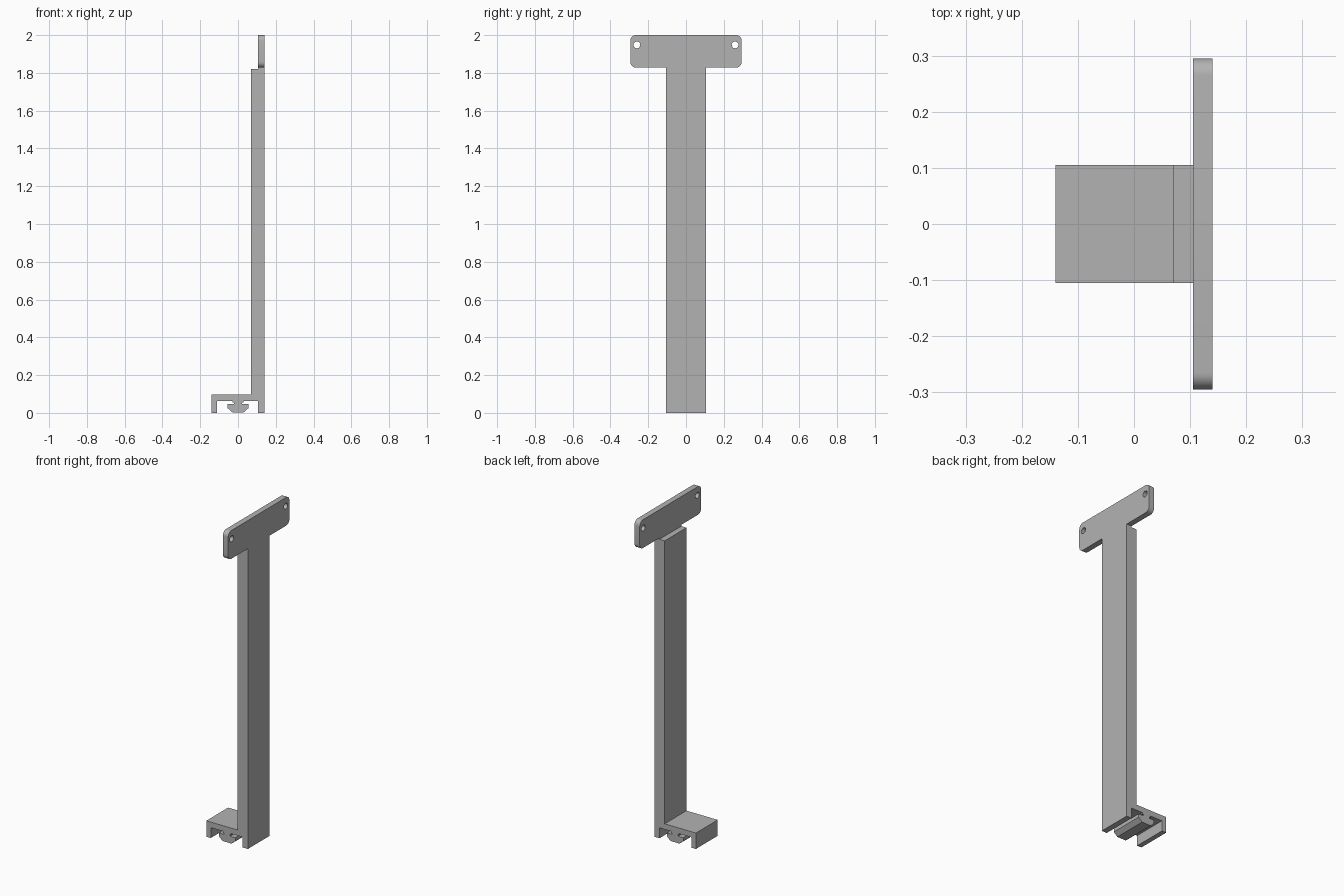
import bpy
from math import pi, cos, sin, radians

cube = bpy.data.objects.get("Cube")
if cube:
    bpy.data.objects.remove(cube, do_unlink=True)

# Single plain grey finish
grey = bpy.data.materials.new("plain grey")
grey.use_nodes = True
colour = (0.45, 0.45, 0.45, 1)
grey.diffuse_color = colour
grey.node_tree.nodes["Principled BSDF"].inputs["Base Color"].default_value = colour


def arc(cx, cy, r, start, end, steps):
    return [(cx + r * cos(start + (end - start) * i / steps),
             cy + r * sin(start + (end - start) * i / steps))
            for i in range(steps + 1)]


def extrude_outlines(name, outlines, half_depth, location, rotation):
    """Solid from closed outlines; inner outlines become holes."""
    curve = bpy.data.curves.new(name, 'CURVE')
    curve.dimensions = '2D'
    curve.fill_mode = 'BOTH'
    curve.extrude = half_depth
    for points in outlines:
        spline = curve.splines.new('POLY')
        spline.points.add(len(points) - 1)
        for p, (x, y) in zip(spline.points, points):
            p.co = (x, y, 0, 1)
        spline.use_cyclic_u = True
    obj = bpy.data.objects.new(name, curve)
    bpy.context.collection.objects.link(obj)
    obj.location, obj.rotation_euler = location, rotation
    bpy.ops.object.select_all(action='DESELECT')
    obj.select_set(True)
    bpy.context.view_layer.objects.active = obj
    bpy.ops.object.convert(target='MESH')
    obj = bpy.context.object
    obj.name = name
    obj.data.materials.clear()
    obj.data.materials.append(grey)
    bpy.ops.object.shade_smooth_by_angle(angle=radians(30))
    return obj


# Post and rail clip share one cross-section; the T-shaped tongue is mirrored
tongue = [(0.028, 0.063), (0.028, 0.055), (0.02, 0.055), (0.02, 0.046),
          (0.055, 0.046), (0.055, 0.025), (0.03, 0.003)]
profile = [(-0.14, 0), (-0.11, 0), (-0.11, 0.063)]
profile += [(-x, z) for x, z in tongue] + tongue[::-1]
profile += [(0.105, 0.063), (0.105, 0), (0.14, 0), (0.14, 1.828),
            (0.105, 1.828), (0.105, 1.82), (0.07, 1.82),
            (0.07, 0.097), (-0.14, 0.097)]
extrude_outlines("post_and_clip", [profile], 0.105, (0, 0, 0), (pi / 2, 0, 0))

# Rounded mounting plate with two screw holes
half_w, low, high, r = 0.295, 1.828, 2.0, 0.03
corners = [(half_w - r, high - r), (r - half_w, high - r),
           (r - half_w, low + r), (half_w - r, low + r)]
outline = []
for i, (cx, cy) in enumerate(corners):
    outline += arc(cx, cy, r, i * pi / 2, (i + 1) * pi / 2, 8)
holes = [arc(side * 0.26, 1.948, 0.018, 0, 2 * pi, 24)[:-1] for side in (-1, 1)]
extrude_outlines("mounting_plate", [outline] + holes, 0.0175,
                 (0.1225, 0, 0), (pi / 2, 0, pi / 2))
